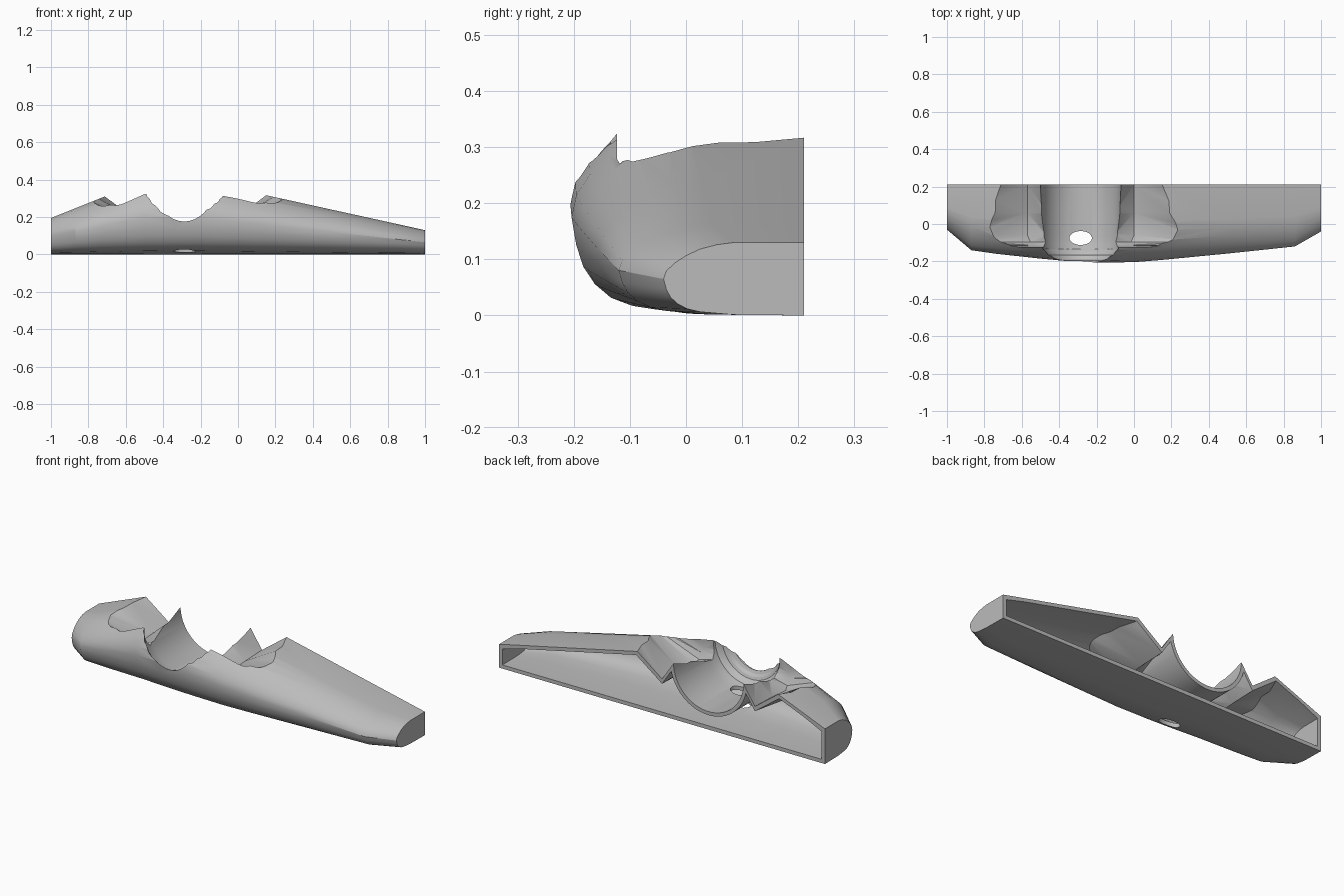
import bpy, bmesh, math

if "Cube" in bpy.data.objects:
    bpy.data.objects.remove(bpy.data.objects["Cube"], do_unlink=True)

REAR, WALL = 0.21, 0.02
BOWL_X, BOWL_Z, BOWL_R = -0.285, 0.315, 0.215

grey = bpy.data.materials.new("plain grey")
grey.use_nodes = True
colour = (0.5, 0.5, 0.5, 1)
grey.diffuse_color = colour
grey.node_tree.nodes["Principled BSDF"].inputs["Base Color"].default_value = colour


def loft(name, rings):
    """Closed solid through equal-length rings of points."""
    bm = bmesh.new()
    rows = [[bm.verts.new(p) for p in ring] for ring in rings]
    n = len(rows[0])
    for a, b in zip(rows, rows[1:]):
        for i in range(n):
            j = (i + 1) % n
            bm.faces.new((a[i], a[j], b[j], b[i]))
    bm.faces.new(rows[0])
    bm.faces.new(rows[-1])
    bmesh.ops.triangulate(bm, faces=bm.faces)
    bmesh.ops.recalc_face_normals(bm, faces=bm.faces)
    mesh = bpy.data.meshes.new(name)
    bm.to_mesh(mesh)
    bm.free()
    mesh.materials.append(grey)
    ob = bpy.data.objects.new(name, mesh)
    bpy.context.collection.objects.link(ob)
    return ob


def cut(target, cutter):
    """Subtract the cutter, then discard it."""
    mod = target.modifiers.new("cut", "BOOLEAN")
    mod.operation, mod.solver, mod.object = "DIFFERENCE", "EXACT", cutter
    bpy.context.view_layer.objects.active = target
    bpy.ops.object.modifier_apply(modifier=mod.name)
    bpy.data.objects.remove(cutter, do_unlink=True)


# Body cross-section: depth fraction toward the front, height fraction
SECTION = [(0, 1), (.5, 1), (.62, .97), (.74, .91), (.84, .82), (.92, .72),
           (.98, .61), (1, .5), (.98, .36), (.95, .25), (.9, .16),
           (.83, .09), (.74, .05), (.5, .01), (0, 0)]
# Stations along the length: x, depth, height
STATIONS = [(-1, .24, .195), (-.87, .35, .247), (-.73, .37, .303),
            (-.5, .395, .395), (-.35, .409, .405), (-.2, .416, .395),
            (0, .414, .35), (.15, .402, .317), (.5, .368, .24),
            (.86, .33, .161), (1, .25, .13)]


def body(name, t=0):
    rings = []
    for x, depth, height in STATIONS:
        x = max(-1 + t, min(1 - t, x))
        rings.append([(x, REAR + 4 * t if u == 0 else REAR - u * (depth - t),
                       t + v * (height - 2 * t)) for u, v in SECTION])
    return loft(name, rings)


def bowl(t=0):
    """Round trough along y with a stepped, narrowing front mouth."""
    profile = [(.4, 0), (-.07, 0), (-.11, .008), (-.135, .014), (-.145, .026),
               (-.165, .036), (-.172, .05), (-.188, .06), (-.196, .076), (-.24, .09)]
    rings = []
    for y, inset in profile:
        r = BOWL_R - inset + t
        arc = [(BOWL_X - r * math.cos(a), y, BOWL_Z - r * math.sin(a))
               for a in (math.pi * i / 40 for i in range(41))]
        rings.append(arc + [(BOWL_X + r, y, .7), (BOWL_X - r, y, .7)])
    return loft("bowl_cutter", rings)


def pocket(mirrored, t=0):
    """V-shaped recess beside the bowl, closing toward the front."""
    # y, valley x, valley z, outer slope, inner slope
    stages = [(.4, 0, .205, .74, 1.5), (REAR, 0, .205, .74, 1.5),
              (.06, 0, .2, .57, .9), (-.06, 0, .19, .42, .4),
              (-.095, -.015, .2, .37, .25), (-.113, -.025, .23, .29, .2),
              (-.123, -.03, .26, .16, .1)]
    rings = []
    for y, vx, vz, outer, inner in stages:
        if y < 0:
            y -= t
        vz -= 1.35 * t
        left, right = -.1, .32
        ring = [(left, vz + inner * (vx - left)), (vx, vz),
                (right, vz + outer * (right - vx)), (right, .7), (left, .7)]
        rings.append([(2 * BOWL_X - x if mirrored else x, y, z) for x, z in ring])
    return loft("pocket_cutter", rings)


# Outer skin and the hollow, both shaped by the same recesses
shell = body("body_shell")
hollow = body("hollow_cutter", WALL)
for solid, grow in ((shell, 0), (hollow, WALL)):
    cut(solid, bowl(grow))
    for side in (False, True):
        cut(solid, pocket(side, grow))
cut(shell, hollow)

# Oval drain hole through bowl and floor
oval = [(math.cos(a), math.sin(a)) for a in (math.tau * i / 32 for i in range(32))]
cut(shell, loft("hole_cutter", [[(BOWL_X + .06 * c, -.075 + .037 * s, z)
                                 for c, s in oval] for z in (-.1, .22)]))

bpy.ops.object.select_all(action="DESELECT")
shell.select_set(True)
bpy.context.view_layer.objects.active = shell
bpy.ops.object.shade_smooth_by_angle(angle=math.radians(28))
